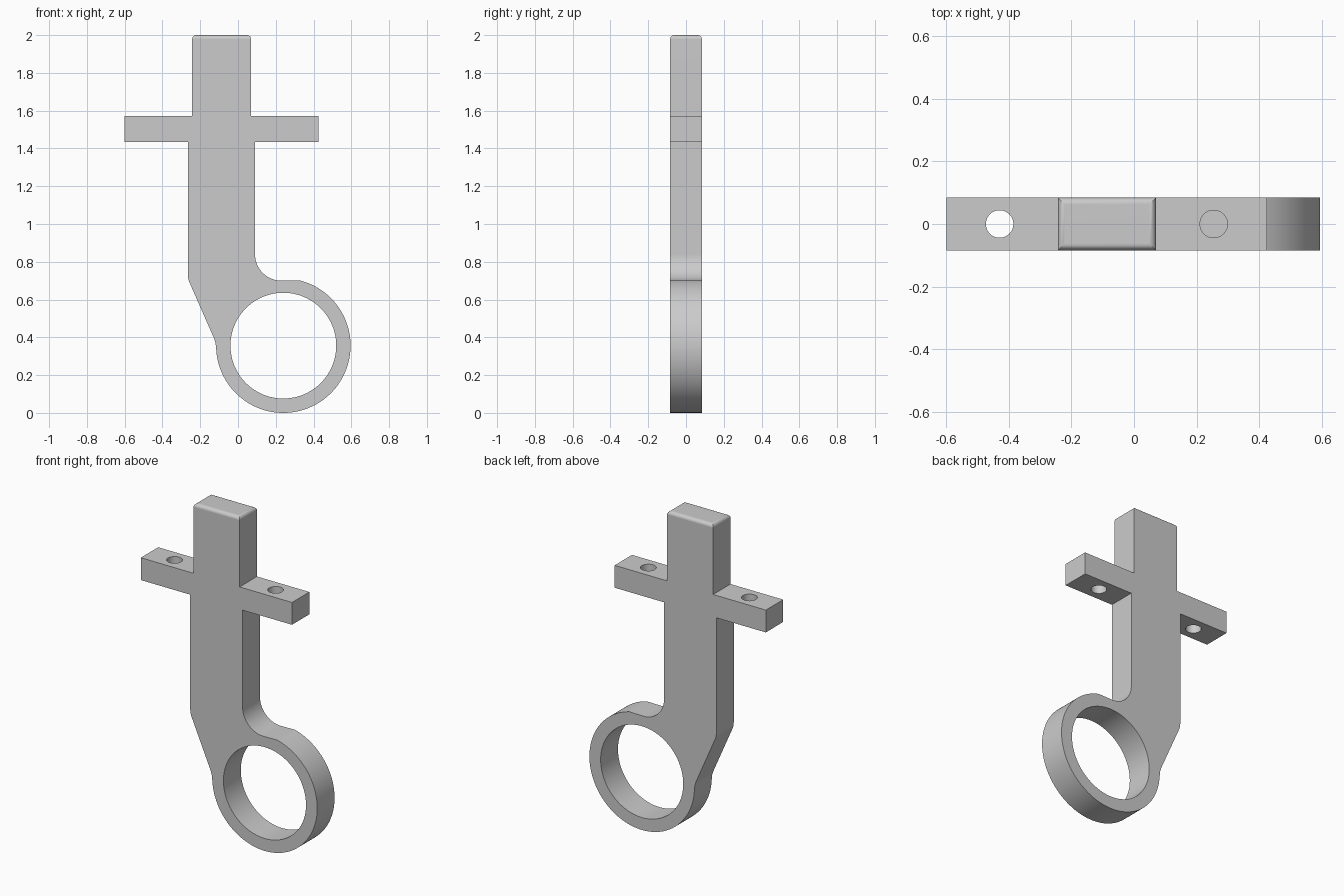
import bpy, bmesh
from math import cos, sin, radians
from mathutils import Matrix

if "Cube" in bpy.data.objects:
    bpy.data.objects.remove(bpy.data.objects["Cube"], do_unlink=True)

DEPTH = 0.168
RING = (0.24, 0.356)
R_OUT, R_IN = 0.356, 0.28

grey = bpy.data.materials.new("plain grey")
grey.use_nodes = True
colour = (0.6, 0.6, 0.6, 1)
grey.diffuse_color = colour
grey.node_tree.nodes["Principled BSDF"].inputs["Base Color"].default_value = colour


def arc(centre, radius, start, end, steps):
    """Points along an arc in the x-z plane, angles in degrees."""
    angles = [radians(start + (end - start) * i / steps) for i in range(steps + 1)]
    return [(centre[0] + radius * cos(a), centre[1] + radius * sin(a)) for a in angles]


def add_object(name, bm):
    mesh = bpy.data.meshes.new(name)
    bmesh.ops.recalc_face_normals(bm, faces=bm.faces)
    bm.to_mesh(mesh)
    bm.free()
    mesh.materials.append(grey)
    obj = bpy.data.objects.new(name, mesh)
    bpy.context.collection.objects.link(obj)
    return obj


def drill(target, radius, length, matrix, segments):
    """Cut a round through-hole and discard the cutter."""
    bm = bmesh.new()
    bmesh.ops.create_cone(bm, cap_ends=True, segments=segments, radius1=radius,
                          radius2=radius, depth=length, matrix=matrix)
    cutter = add_object("hole_cutter", bm)
    cutter.hide_render = True
    mod = target.modifiers.new("hole", "BOOLEAN")
    mod.operation = "DIFFERENCE"
    mod.solver = "EXACT"
    mod.object = cutter
    bpy.context.view_layer.objects.active = target
    bpy.ops.object.modifier_apply(modifier=mod.name)
    bpy.data.objects.remove(cutter, do_unlink=True)


# Outline of stem, cross arms and ring, anticlockwise from the top left
outline = [(-0.243, 2), (-0.243, 1.572), (-0.6, 1.572), (-0.6, 1.435), (-0.265, 1.435)]
outline += arc((-0.165, 0.73), 0.1, 180, 203, 4)          # soft knee
outline += [(-0.127, 0.395), (-0.119, 0.37)]              # slanted side
outline += arc(RING, R_OUT, 183, 436, 88)                 # outside of ring
outline += arc((0.23, 0.84), 0.14, 270, 180, 16)          # inner fillet
outline += [(0.09, 1.435), (0.425, 1.435), (0.425, 1.572), (0.07, 1.572), (0.07, 2)]

# Extrude the outline through the depth
bm = bmesh.new()
face = bm.faces.new([bm.verts.new((x, -DEPTH / 2, z)) for x, z in outline])
extruded = bmesh.ops.extrude_face_region(bm, geom=[face], use_keep_orig=True)
new_verts = [g for g in extruded["geom"] if isinstance(g, bmesh.types.BMVert)]
bmesh.ops.translate(bm, verts=new_verts, vec=(0, DEPTH, 0))

# Round the four edges of the stem top
top_edges = [e for e in bm.edges if all(v.co.z > 1.99 for v in e.verts)]
bmesh.ops.bevel(bm, geom=top_edges, offset=0.022, segments=5, profile=0.5,
                affect="EDGES")
bracket = add_object("ring_bracket", bm)

# Ring opening and the two arm holes
drill(bracket, R_IN, 1,
      Matrix.Translation((RING[0], 0, RING[1])) @ Matrix.Rotation(radians(90), 4, "X"), 96)
for x in (-0.43, 0.255):
    drill(bracket, 0.044, 0.4, Matrix.Translation((x, 0, 1.5)), 40)

# Smooth curved walls, crisp corners, flat faces kept flat
bpy.ops.object.select_all(action="DESELECT")
bracket.select_set(True)
bpy.context.view_layer.objects.active = bracket
bpy.ops.object.shade_smooth_by_angle(angle=radians(30))
weighted = bracket.modifiers.new("flat_normals", "WEIGHTED_NORMAL")
weighted.keep_sharp = True
